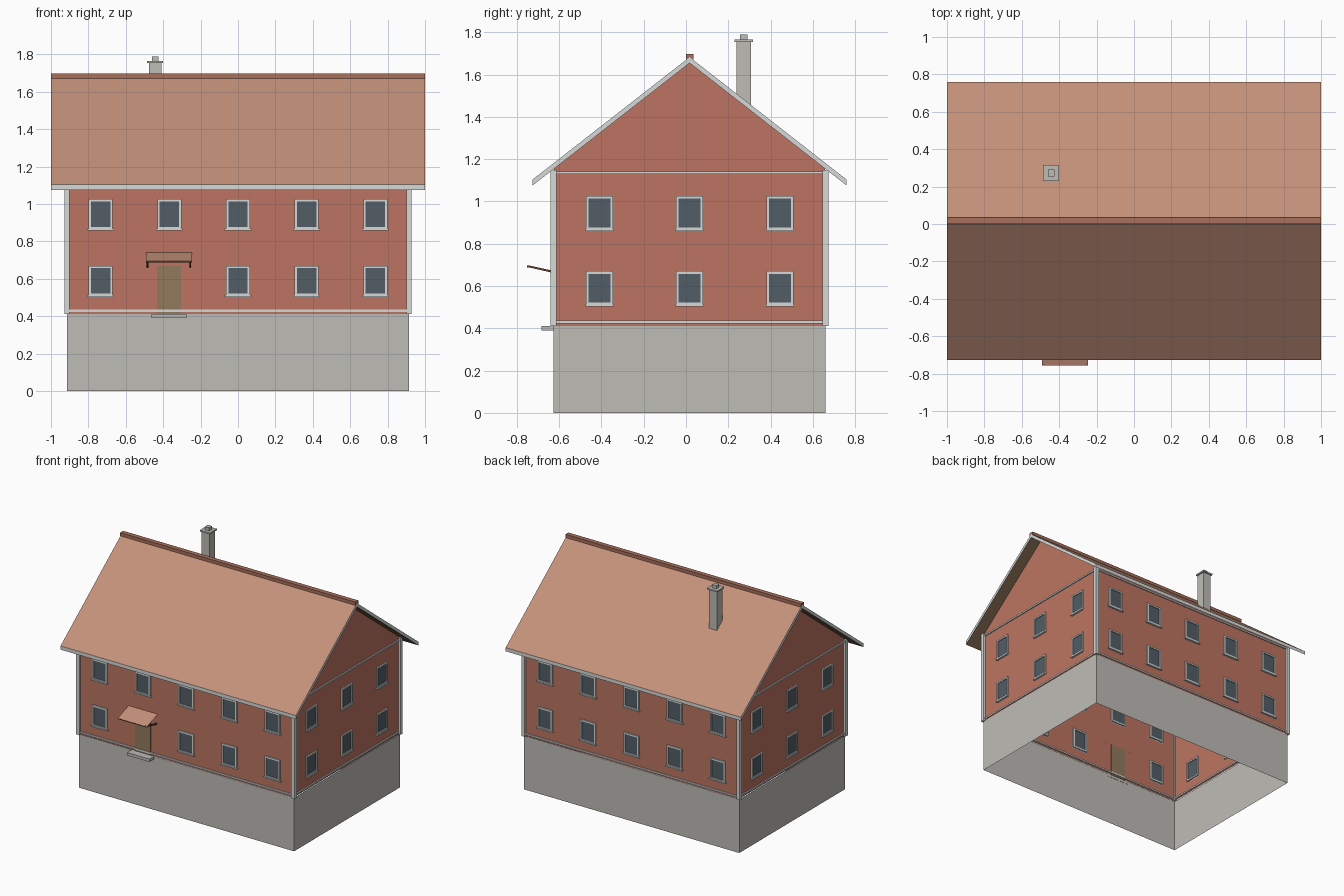
import bpy, bmesh
from mathutils import Vector

if "Cube" in bpy.data.objects:
    bpy.data.objects.remove(bpy.data.objects["Cube"])


def material(name, r, g, b):
    def lin(c):
        c /= 255
        return c / 12.92 if c < 0.04045 else ((c + 0.055) / 1.055) ** 2.4
    m = bpy.data.materials.new(name)
    m.diffuse_color = (lin(r), lin(g), lin(b), 1)
    m.use_nodes = True
    m.node_tree.nodes["Principled BSDF"].inputs["Base Color"].default_value = m.diffuse_color
    return m


WALL = material("red_wall", 188, 116, 97)
TILE = material("roof_tile", 196, 145, 122)
RIDGE = material("ridge_tile", 168, 112, 92)
STONE = material("grey_stone", 190, 188, 182)
TRIM = material("white_trim", 215, 218, 218)
GLASS = material("dark_glass", 82, 93, 102)
WOOD = material("door_wood", 146, 122, 92)
SOFFIT = material("soffit_wood", 128, 104, 80)
DARK = material("dark_timber", 98, 66, 50)

CY = 0.017            # house centre in y
WX, WY = 0.91, 0.641  # wall half sizes
FX, FY = 0.915, 0.643  # foundation half sizes
BASE = 0.412          # top of foundation
RIDGE_Z, SLOPE, THICK = 1.683, 0.78, 0.028
RX, RY = 1.0, 0.743   # roof half sizes


def finish(name, bm, *mats):
    bmesh.ops.recalc_face_normals(bm, faces=bm.faces[:])
    me = bpy.data.meshes.new(name)
    bm.to_mesh(me)
    bm.free()
    for m in mats:
        me.materials.append(m)
    ob = bpy.data.objects.new(name, me)
    bpy.context.collection.objects.link(ob)
    return ob


def add_face(bm, pts):
    return bm.faces.new([bm.verts.new(p) for p in pts])


def add_box(bm, a, b):
    vs = bmesh.ops.create_cube(bm, size=1)["verts"]
    for v in vs:
        v.co = Vector([(a[i] + b[i]) / 2 + v.co[i] * abs(b[i] - a[i]) for i in range(3)])


def boxes(name, mat, pairs):
    bm = bmesh.new()
    for a, b in pairs:
        add_box(bm, a, b)
    return finish(name, bm, mat)


def prism(bm, profile, x0, x1):
    """Extrude a closed (y, z) profile along x."""
    f = add_face(bm, [(x0, y, z) for y, z in profile])
    g = bmesh.ops.extrude_face_region(bm, geom=[f])["geom"]
    for v in g:
        if isinstance(v, bmesh.types.BMVert):
            v.co.x = x1


# Foundation: open tube without floor
bm = bmesh.new()
for s in (-1, 1):
    add_face(bm, [(-FX, CY + s * FY, 0), (FX, CY + s * FY, 0),
                  (FX, CY + s * FY, BASE), (-FX, CY + s * FY, BASE)])
    add_face(bm, [(s * FX, CY - FY, 0), (s * FX, CY + FY, 0),
                  (s * FX, CY + FY, BASE), (s * FX, CY - FY, BASE)])
bmesh.ops.remove_doubles(bm, verts=bm.verts[:], dist=1e-4)
finish("foundation", bm, STONE)

# Walls with gables: thin shell
apex = RIDGE_Z - THICK + 0.005
eave = apex - SLOPE * WY
bm = bmesh.new()
for s in (-1, 1):
    add_face(bm, [(-WX, CY + s * WY, BASE), (WX, CY + s * WY, BASE),
                  (WX, CY + s * WY, eave), (-WX, CY + s * WY, eave)])
    add_face(bm, [(s * WX, CY - WY, BASE), (s * WX, CY + WY, BASE),
                  (s * WX, CY + WY, eave), (s * WX, CY, apex), (s * WX, CY - WY, eave)])
bmesh.ops.remove_doubles(bm, verts=bm.verts[:], dist=1e-4)
finish("walls", bm, WALL)

# Roof slab: tiles on top, wood below, white edges
low = RIDGE_Z - SLOPE * RY
bm = bmesh.new()
prism(bm, [(CY - RY, low), (CY, RIDGE_Z), (CY + RY, low), (CY + RY, low - THICK),
           (CY, RIDGE_Z - THICK), (CY - RY, low - THICK)], -RX, RX)
bmesh.ops.recalc_face_normals(bm, faces=bm.faces[:])
for f in bm.faces:
    f.material_index = 0 if f.normal.z > 0.3 else 1 if f.normal.z < -0.3 else 2
finish("roof", bm, TILE, SOFFIT, TRIM)
boxes("ridge_cap", RIDGE, [((-RX, CY - 0.018, 1.672), (RX, CY + 0.018, 1.697))])

# Corner boards and horizontal trim bands
boxes("corner_boards", TRIM, [
    ((sx * 0.9, CY + sy * 0.629, BASE), (sx * 0.928, CY + sy * 0.657, 1.15))
    for sx in (-1, 1) for sy in (-1, 1)])
bands = []
for z in (0.43, 1.135):
    for s in (-1, 1):
        bands.append(((s * (WX - 0.008), CY - WY, z - 0.006), (s * (WX + 0.008), CY + WY, z + 0.006)))
        bands.append(((-WX, CY + s * (WY - 0.008), z - 0.006), (WX, CY + s * (WY + 0.008), z + 0.006)))
boxes("trim_bands", TRIM, bands)

# Windows: (wall axis, side, position along wall, centre height)
spots = []
for z in (0.59, 0.946):
    for s in (-1, 1):
        for i in range(-2, 3):
            if not (s == -1 and i == -1 and z < 0.7):   # the door takes this place
                spots.append(("y", s, i * 0.367, z))
        for i in (-1, 0, 1):
            spots.append(("x", s, i * 0.427, z))

frames, sills, panes = [], [], []
for axis, s, u, z in spots:
    def place(u0, u1, d0, d1, z0, z1):
        if axis == "y":
            return ((u + u0, CY + s * (WY + d0), z + z0), (u + u1, CY + s * (WY + d1), z + z1))
        return ((s * (WX + d0), CY + u + u0, z + z0), (s * (WX + d1), CY + u + u1, z + z1))
    w, h, t = 0.064, 0.08, 0.012
    for k in (-1, 1):
        frames.append(place(k * w, k * (w - t), -0.01, 0.01, -h, h))
        frames.append(place(-w + t, w - t, -0.01, 0.01, k * h, k * (h - t)))
    sw = 0.071 if axis == "y" else 0.066
    sills.append(place(-sw, sw, 0, 0.015, -h - 0.006, -h + 0.003))
    panes.append(place(-w + t, w - t, -0.003, 0.003, -h + t, h - t))
boxes("window_frames", TRIM, frames)
boxes("window_sills", TRIM, sills)
boxes("window_panes", GLASS, panes)

# Door and step
front = CY - WY
DX = -0.369
boxes("door", WOOD, [((DX - 0.065, front - 0.004, BASE), (DX + 0.065, front + 0.004, 0.668))])
boxes("door_step", STONE, [((DX - 0.094, -0.683, 0.39), (DX + 0.094, front, 0.412))])

# Door canopy: thin sheet with front rail and two braces
bm = bmesh.new()
add_face(bm, [(DX - 0.124, -0.757, 0.695), (DX + 0.124, -0.757, 0.695),
              (DX + 0.124, front, 0.742), (DX - 0.124, front, 0.742)])
finish("canopy_sheet", bm, TILE)
boxes("canopy_rail", DARK, [((DX - 0.122, -0.752, 0.687), (DX + 0.122, -0.744, 0.695))])
bm = bmesh.new()
for s in (-1, 1):
    x = DX + s * 0.114
    prism(bm, [(-0.75, 0.699), (-0.75, 0.69), (front, 0.661), (front, 0.671)], x - 0.005, x + 0.005)
finish("canopy_braces", bm, DARK)

# Chimney with cap and pot
cx, cy = -0.443, 0.273
boxes("chimney", STONE, [
    ((cx - w, cy - w, z0), (cx + w, cy + w, z1))
    for w, z0, z1 in ((0.034, 1.42, 1.755), (0.043, 1.755, 1.766), (0.018, 1.766, 1.79))])
